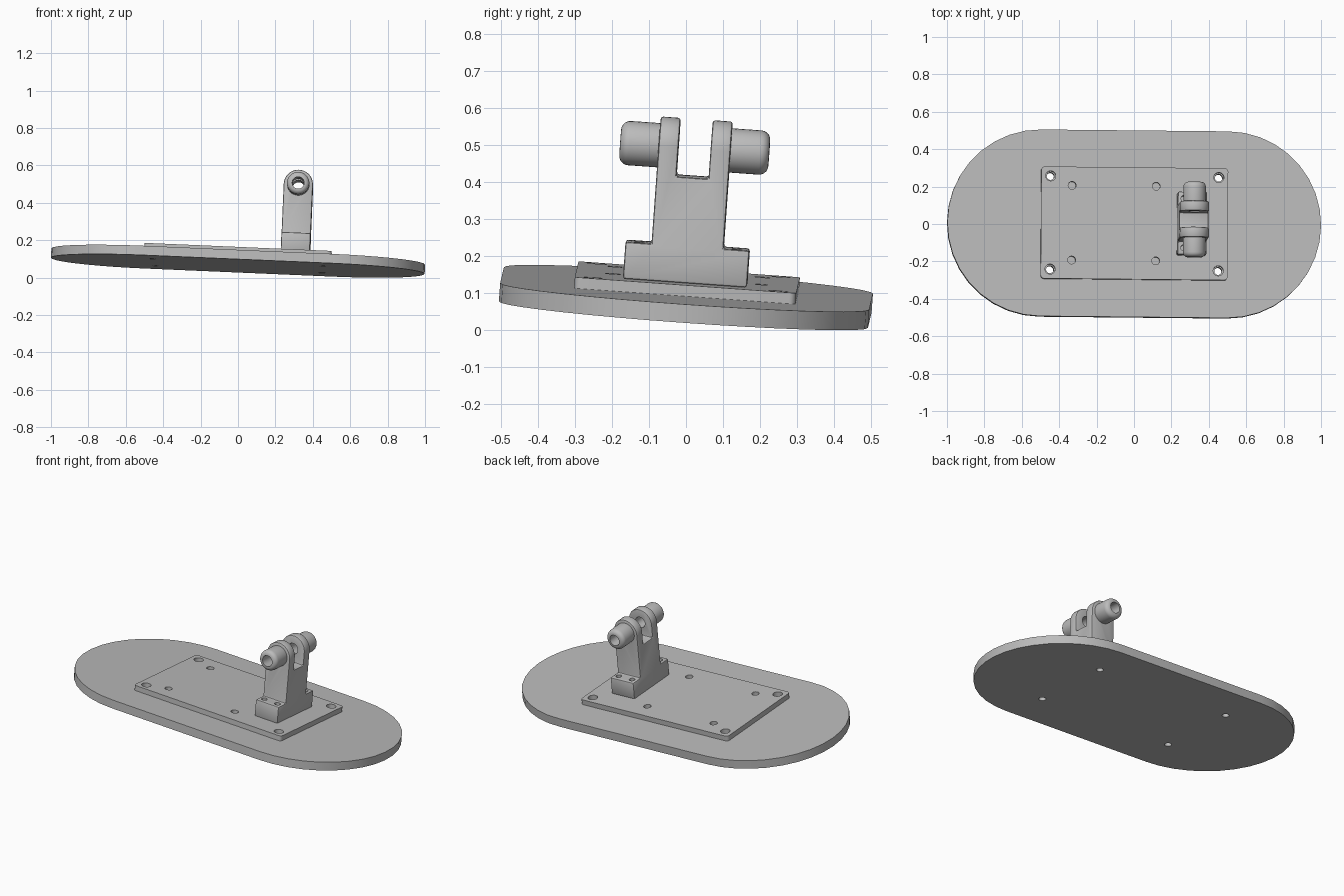
import bpy, bmesh, math
from mathutils import Matrix, Vector

if "Cube" in bpy.data.objects:
    bpy.data.objects.remove(bpy.data.objects["Cube"], do_unlink=True)

grey = bpy.data.materials.new("plain grey")
grey.use_nodes = True
COLOUR = (0.5, 0.5, 0.5, 1)
grey.diffuse_color = COLOUR
grey.node_tree.nodes["Principled BSDF"].inputs["Base Color"].default_value = COLOUR


def new_object(name, bm):
    bmesh.ops.recalc_face_normals(bm, faces=bm.faces)
    mesh = bpy.data.meshes.new(name)
    bm.to_mesh(mesh)
    bm.free()
    obj = bpy.data.objects.new(name, mesh)
    bpy.context.collection.objects.link(obj)
    mesh.materials.append(grey)
    return obj


def extrude(name, points, depth):
    """Extrude a closed loop of 3D points along the depth vector."""
    bm = bmesh.new()
    face = bm.faces.new([bm.verts.new(p) for p in points])
    out = bmesh.ops.extrude_face_region(bm, geom=[face])
    verts = [g for g in out["geom"] if isinstance(g, bmesh.types.BMVert)]
    bmesh.ops.translate(bm, verts=verts, vec=depth)
    return new_object(name, bm)


def cylinder(name, radius, length, centre, along_y=False, sides=32):
    bm = bmesh.new()
    turn = Matrix.Rotation(math.pi / 2, 4, 'X') if along_y else Matrix()
    bmesh.ops.create_cone(bm, cap_ends=True, segments=sides, radius1=radius, radius2=radius,
                          depth=length, matrix=Matrix.Translation(centre) @ turn)
    return new_object(name, bm)


def arc(cx, cy, r, start, end, n):
    steps = [math.radians(start + (end - start) * i / n) for i in range(n + 1)]
    return [(cx + r * math.cos(a), cy + r * math.sin(a)) for a in steps]


def apply_modifier(obj, kind, **settings):
    mod = obj.modifiers.new(kind.title(), kind)
    for key, value in settings.items():
        setattr(mod, key, value)
    bpy.context.view_layer.objects.active = obj
    bpy.ops.object.modifier_apply(modifier=mod.name)


def boolean(obj, cutter, operation='DIFFERENCE'):
    cutter.hide_render = True
    apply_modifier(obj, 'BOOLEAN', operation=operation, solver='EXACT', object=cutter)
    bpy.data.objects.remove(cutter, do_unlink=True)


def drill(obj, spots, radius, z0, z1):
    for x, y in spots:
        boolean(obj, cylinder("drill", radius, z1 - z0, (x, y, (z0 + z1) / 2), sides=24))


def bevel(obj, width, segments):
    apply_modifier(obj, 'BEVEL', width=width, segments=segments,
                   limit_method='ANGLE', angle_limit=math.radians(40))


def grid(cx, dx, dy, cy=0):
    return [(cx + sx * dx, cy + sy * dy) for sx in (-1, 1) for sy in (-1, 1)]


BOARD, PLATE, FOOT, SLOT, PIN, TOP = 0.05, 0.08, 0.18, 0.366, 0.444, 0.522
AX, AY, HALF = 0.305, -0.003, 0.078      # bracket centre and half thickness
corners = grid(0, 0.45, 0.25)

# Stadium-shaped board
outline = arc(0.5, 0, 0.5, -90, 90, 18) + arc(-0.5, 0, 0.5, 90, 270, 18)
board = extrude("base_board", [(x, y, 0) for x, y in outline], (0, 0, BOARD))
drill(board, corners, 0.02, -0.1, 0.2)

# Mounting plate with rounded corners
outline = []
for i, (sx, sy) in enumerate([(1, 1), (-1, 1), (-1, -1), (1, -1)]):
    outline += arc(sx * 0.482, sy * 0.282, 0.018, i * 90, i * 90 + 90, 5)
plate = extrude("mounting_plate", [(x, y, BOARD) for x, y in outline], (0, 0, PLATE - BOARD))
drill(plate, corners, 0.027, 0, 0.2)
drill(plate, grid(-0.11, 0.225, 0.2), 0.021, 0, 0.2)

# Forked bracket: stepped side profile crossed with a round-topped front profile
half_profile = [(0.168, PLATE), (0.168, FOOT), (0.0975, FOOT), (0.0975, TOP + 0.1),
                (0.0435, TOP + 0.1), (0.0435, SLOT)]
profile = half_profile + [(-y, z) for y, z in reversed(half_profile)]
bracket = extrude("fork_bracket", [(AX - 0.2, AY + y, z) for y, z in profile], (0.4, 0, 0))
front = [(AX - HALF, 0), (AX + HALF, 0)] + arc(AX, PIN, HALF, 0, 180, 20)
boolean(bracket, extrude("round_top", [(x, -0.5, z) for x, z in front], (0, 1, 0)), 'INTERSECT')
bevel(bracket, 0.007, 2)
boolean(bracket, cylinder("pin_bore", 0.032, 1, (AX, AY, PIN), True))
drill(bracket, grid(AX, 0.045, 0.132, AY), 0.016, PLATE + 0.03, 0.25)

# Hollow rounded bosses on the outside of each fork arm
parts = [board, plate, bracket]
for side, name in ((-1, "front_boss"), (1, "rear_boss")):
    boss = cylinder(name, 0.06, 0.13, (AX, AY + side * 0.137, PIN), True)
    bevel(boss, 0.025, 5)
    boolean(boss, cylinder("pin_bore", 0.032, 1, (AX, AY, PIN), True))
    parts.append(boss)

# Tilt the whole assembly and rest it on the ground
tilt = (Matrix.Rotation(math.radians(-4.1), 4, 'X') @ Matrix.Rotation(math.radians(2.5), 4, 'Y')
        @ Matrix.Rotation(math.radians(-0.4), 4, 'Z'))
lowest = min((tilt @ v.co).z for v in board.data.vertices)
place = Matrix.Translation(Vector((-0.001, -0.002, -lowest))) @ tilt
bpy.ops.object.select_all(action='DESELECT')
for obj in parts:
    obj.data.transform(place)
    obj.select_set(True)
bpy.context.view_layer.objects.active = board
bpy.ops.object.shade_smooth_by_angle(angle=math.radians(30))
